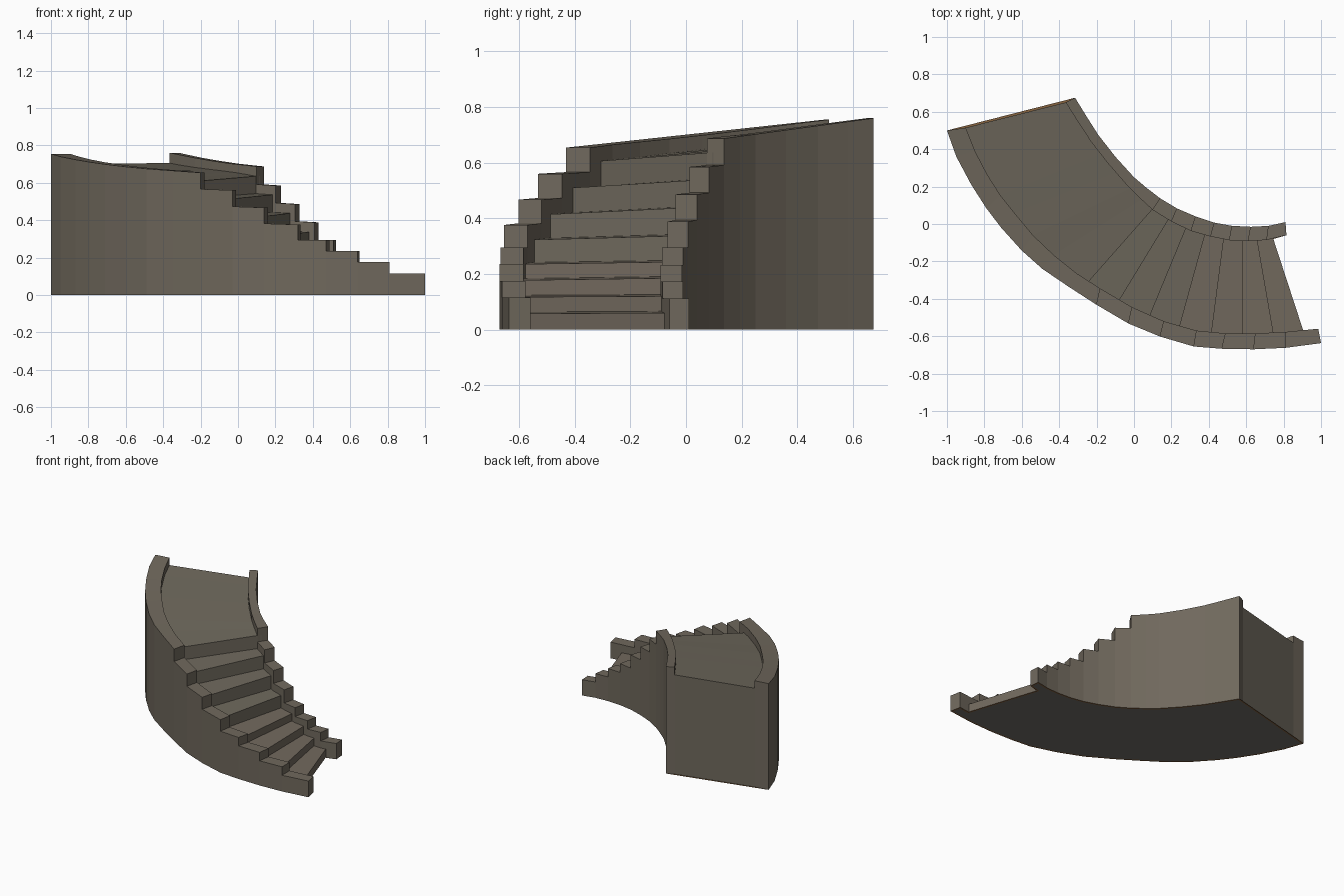
import bpy, bmesh
from mathutils import Vector

if "Cube" in bpy.data.objects:
    bpy.data.objects.remove(bpy.data.objects["Cube"])


def material(name, r, g, b):
    m = bpy.data.materials.new(name)
    m.diffuse_color = (r, g, b, 1)
    m.use_nodes = True
    m.node_tree.nodes["Principled BSDF"].inputs["Base Color"].default_value = m.diffuse_color
    return m


wall_stone = material("warm grey stone", 0.162, 0.140, 0.109)
brown_stone = material("brown grey stone", 0.168, 0.141, 0.110)
olive_stone = material("olive grey stone", 0.154, 0.137, 0.106)
under_grey = material("underside grey", 0.163, 0.158, 0.138)
rim_brown = material("base rim brown", 0.24, 0.125, 0.05)


def add_block(bm, a0, b0, a1, b1, za0, zb0, za1, zb1, mat=0):
    """Block from the ground up between cross-lines a0-b0 and a1-b1 (base plate closes it)."""
    add_strip(bm, [(a0, b0, za0, zb0), (a1, b1, za1, zb1)], mat)


def add_strip(bm, rows, mat=0):
    """Continuous solid through rows of (a, b, za, zb), capped at both ends."""
    rings, faces = [], []
    for a, b, za, zb in rows:
        rings.append([bm.verts.new((a[0], a[1], 0)), bm.verts.new((b[0], b[1], 0)),
                      bm.verts.new((b[0], b[1], zb)), bm.verts.new((a[0], a[1], za))])
    for r, s in zip(rings, rings[1:]):
        for i in (1, 2, 3):
            j = (i + 1) % 4
            faces.append(bm.faces.new((r[i], r[j], s[j], s[i])))
    faces.append(bm.faces.new(rings[0]))
    faces.append(bm.faces.new(rings[-1]))
    for f in faces:
        f.material_index = mat


def finish(bm, name, mats):
    bmesh.ops.recalc_face_normals(bm, faces=bm.faces[:])
    me = bpy.data.meshes.new(name)
    bm.to_mesh(me)
    bm.free()
    for m in mats:
        me.materials.append(m)
    bpy.context.collection.objects.link(bpy.data.objects.new(name, me))


def build_wall(name, outer, inner, steps, z_start, z_end, mat):
    """Stepped side wall: one block per step, then a ramped top."""
    bm = bmesh.new()
    n = len(steps)
    for i, z in enumerate(steps):
        r = 0.006 if i > 3 else 0.0
        add_block(bm, outer[i], inner[i], outer[i + 1], inner[i + 1], z, z, z + r, z + r)
    y0, y1 = outer[n][1], outer[-1][1]
    rows = []
    for a, b in zip(outer[n:], inner[n:]):
        z = z_start + (z_end - z_start) * (a[1] - y0) / (y1 - y0)
        rows.append((a, b, z, z))
    add_strip(bm, rows)
    finish(bm, name, [mat])


# Long outside wall
out_far = [(1, -.637), (.81, -.662), (.64, -.67), (.47, -.667), (.32, -.655), (.14, -.602),
           (-.03, -.532), (-.2, -.432), (-.35, -.335), (-.49, -.24), (-.6, -.142),
           (-.71, -.02), (-.79, .085), (-.87, .21), (-.95, .36), (-1, .5)]
out_near = [(.985, -.56), (.81, -.577), (.65, -.585), (.49, -.585), (.335, -.57), (.16, -.52),
            (-.01, -.445), (-.18, -.345), (-.305, -.265), (-.43, -.165), (-.54, -.06),
            (-.64, .06), (-.715, .155), (-.785, .265), (-.85, .39), (-.9, .515)]
build_wall("outer_wall", out_far, out_near,
           [.115, .175, .235, .295, .376, .467, .56], .654, .755, wall_stone)

# Short inside wall
in_far = [(.81, .01), (.72, -.01), (.625, -.015), (.525, -.01), (.43, .007), (.33, .04),
          (.23, .083), (.14, .137), (.065, .195), (0, .25), (-.1, .36), (-.19, .475),
          (-.26, .585), (-.315, .675)]
in_near = [(.815, -.06), (.71, -.085), (.61, -.092), (.51, -.087), (.41, -.067), (.305, -.037),
           (.2, .013), (.1, .075), (.03, .14), (-.04, .21), (-.14, .325), (-.23, .44),
           (-.305, .555), (-.365, .65)]
build_wall("inner_wall", in_far, in_near,
           [.112, .172, .232, .295, .388, .486, .585], .687, .76, wall_stone)

# Treads: front edge lines from the outside wall to the inside wall
noses = [((.905, -.57), (.745, -.08)), ((.745, -.58), (.66, -.09)), ((.58, -.585), (.58, -.09)),
         ((.415, -.58), (.48, -.08)), ((.245, -.545), (.38, -.055)), ((.085, -.49), (.275, -.03)),
         ((-.08, -.41), (.185, .025)), ((-.24, -.305), (.1, .08))]
heights = [(.057, .06), (.117, .12), (.177, .185), (.235, .243), (.322, .337),
           (.413, .438), (.508, .538)]


def widen(a, b, d=.03):
    a, b = Vector(a), Vector(b)
    u = (b - a).normalized() * d
    return a - u, b + u


bm = bmesh.new()
for i, (za, zb) in enumerate(heights):
    a0, b0 = widen(*noses[i])
    a1, b1 = widen(*noses[i + 1])
    # lower treads browner, upper treads like the landing
    add_block(bm, a0, b0, a1, b1, za, zb, za + .006, zb + .006, 0 if i < 4 else 1)
finish(bm, "stair_treads", [brown_stone, olive_stone])

# Sloping landing between the walls
left = [noses[-1][0]] + out_near[9:]
right = [noses[-1][1]] + in_near[8:] + [in_near[-1]]
rows = []
count = len(left)
for i in range(count):
    t = i / (count - 1)
    a = left[i]
    # matching position along the inside edge
    f = t * (len(right) - 2)
    k = min(int(f), len(right) - 3)
    b = Vector(right[k]).lerp(Vector(right[k + 1]), f - k)
    if i < count - 1:
        a, b = widen(a, b, .025)
    rows.append((a, b, .605 + .097 * t, .637 + .068 * t))
bm = bmesh.new()
add_strip(bm, rows)
finish(bm, "landing", [olive_stone])

# Underside plate with a thin brown rim
outline = out_far + in_far[::-1] + [in_near[0], noses[0][1], noses[0][0], out_near[0]]
bm = bmesh.new()
plate = bm.faces.new([bm.verts.new((x, y, 0)) for x, y in outline])
plate.normal_update()
if plate.normal.z > 0:
    plate.normal_flip()
rim = bmesh.ops.inset_region(bm, faces=[plate], thickness=.012,
                             use_even_offset=True, use_boundary=True)
for f in rim["faces"]:
    f.material_index = 1
me = bpy.data.meshes.new("base_plate")
bm.to_mesh(me)
bm.free()
me.materials.append(under_grey)
me.materials.append(rim_brown)
bpy.context.collection.objects.link(bpy.data.objects.new("base_plate", me))
